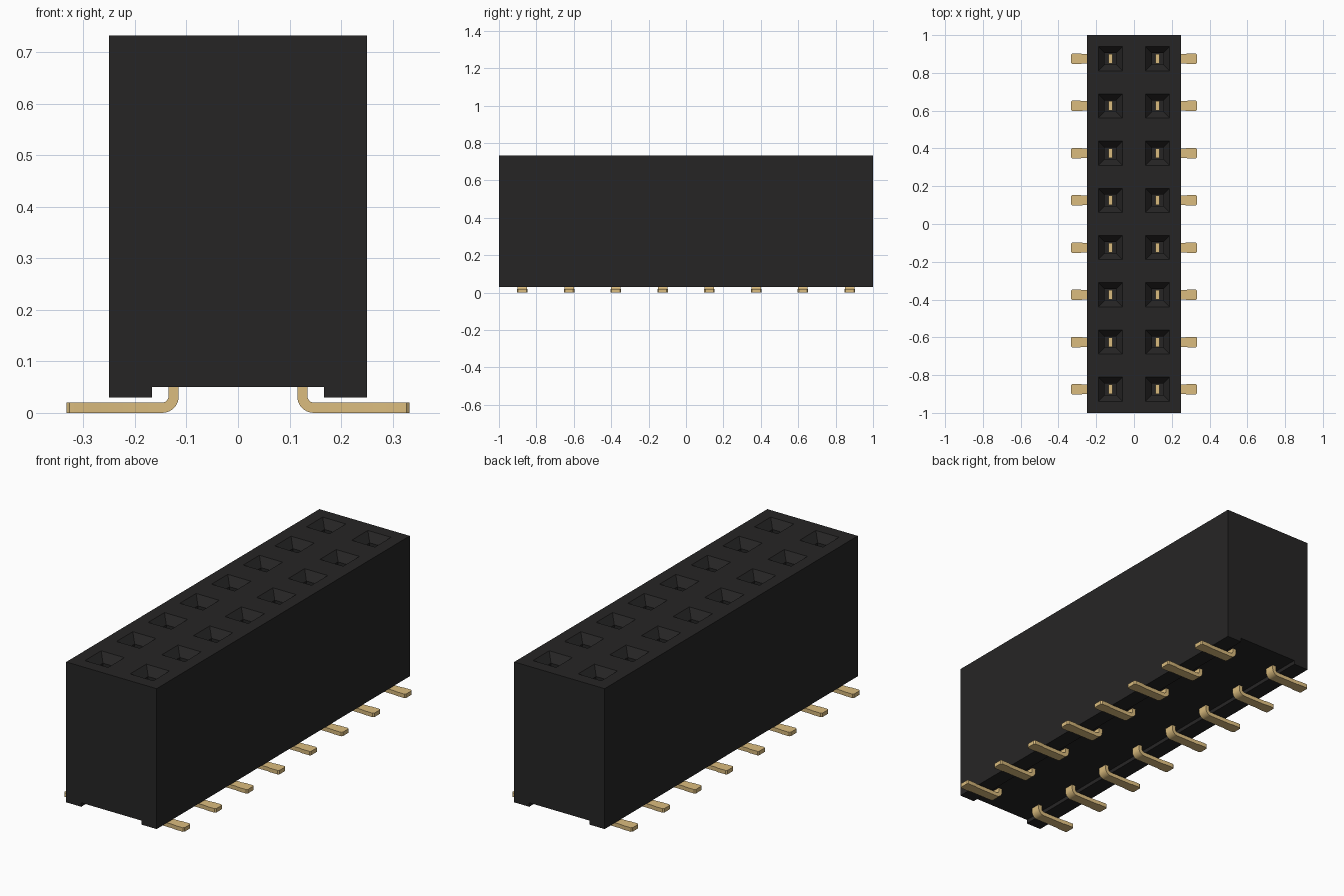
import bpy, bmesh, math

if "Cube" in bpy.data.objects:
    bpy.data.objects.remove(bpy.data.objects["Cube"], do_unlink=True)


def material(name, rgb):
    m = bpy.data.materials.new(name)
    m.use_nodes = True
    m.diffuse_color = (*rgb, 1)
    m.node_tree.nodes["Principled BSDF"].inputs["Base Color"].default_value = (*rgb, 1)
    return m


BLACK = material("black plastic", (0.0192, 0.0185, 0.0185))
GOLD = material("gold metal", (0.708, 0.504, 0.21))

PITCH = 0.25
ROWS = [(i - 3.5) * PITCH for i in range(8)]
PIN_X = 0.125
TOP = 0.732
FLOOR = 0.25      # bottom of the socket shafts


def loft(bm, rings):
    """Skin a closed solid through a list of four-point rings."""
    loops = [[bm.verts.new(p) for p in ring] for ring in rings]
    for a, b in zip(loops, loops[1:]):
        for i in range(4):
            j = (i + 1) % 4
            bm.faces.new((a[i], a[j], b[j], b[i]))
    bm.faces.new(loops[0][::-1])
    bm.faces.new(loops[-1])


def make_object(name, bm, mat):
    bmesh.ops.recalc_face_normals(bm, faces=bm.faces)
    mesh = bpy.data.meshes.new(name)
    bm.to_mesh(mesh)
    bm.free()
    mesh.materials.append(mat)
    obj = bpy.data.objects.new(name, mesh)
    bpy.context.collection.objects.link(obj)
    return obj


# Housing: end profile with a shallow channel underneath, extruded along y
profile = [(-0.25, 0.03), (-0.167, 0.03), (-0.167, 0.05), (0.167, 0.05),
           (0.167, 0.03), (0.25, 0.03), (0.25, TOP), (-0.25, TOP)]
bm = bmesh.new()
end = bm.faces.new([bm.verts.new((x, -1, z)) for x, z in profile])
ext = bmesh.ops.extrude_face_region(bm, geom=[end])
bmesh.ops.translate(bm, vec=(0, 2, 0),
                    verts=[v for v in ext["geom"] if isinstance(v, bmesh.types.BMVert)])
housing = make_object("housing", bm, BLACK)

# Sockets: a funnel mouth leading to a square shaft
bm = bmesh.new()
for x in (-PIN_X, PIN_X):
    for y in ROWS:
        loft(bm, [[(x + sx * h, y + sy * h, z)
                   for sx, sy in ((-1, -1), (1, -1), (1, 1), (-1, 1))]
                  for h, z in ((0.030, FLOOR), (0.030, TOP - 0.04),
                               (0.064, TOP), (0.064, TOP + 0.05))])
cutter = make_object("socket_cutter", bm, BLACK)
cutter.hide_render = True
cut = housing.modifiers.new("sockets", "BOOLEAN")
cut.operation = "DIFFERENCE"
cut.solver = "EXACT"
cut.object = cutter
bpy.context.view_layer.objects.active = housing
bpy.ops.object.modifier_apply(modifier=cut.name)
bpy.data.objects.remove(cutter, do_unlink=True)

# Pin path: (x, z, normal angle, half width), down the leg, round the bend, out to the tip
T, BEND_R, BEND_X, BEND_Z = 0.01, 0.022, 0.147, 0.032
path = [(PIN_X, FLOOR + 0.01, math.pi, 0.025)]
for k in range(9):
    a = math.pi + k / 8 * math.pi / 2
    path.append((BEND_X + BEND_R * math.cos(a), BEND_Z + BEND_R * math.sin(a), a, 0.025))
path += [(x, 0.01, 1.5 * math.pi, w)
         for x, w in ((0.27, 0.025), (0.285, 0.028), (0.327, 0.028), (0.333, 0.022))]


def pin(name, side, y):
    bm = bmesh.new()
    rings = []
    for x, z, a, w in path:
        nx, nz = T * math.cos(a), T * math.sin(a)
        rings.append([(side * (x + s * nx), y + t * w, z + s * nz)
                      for s, t in ((-1, -1), (1, -1), (1, 1), (-1, 1))])
    loft(bm, rings)
    obj = make_object(name, bm, GOLD)
    bpy.ops.object.select_all(action="DESELECT")
    obj.select_set(True)
    bpy.context.view_layer.objects.active = obj
    bpy.ops.object.shade_smooth_by_angle(angle=math.radians(25))


for i, y in enumerate(ROWS, 1):
    pin(f"left_pin_{i}", 1, y)
    pin(f"right_pin_{i}", -1, y)
